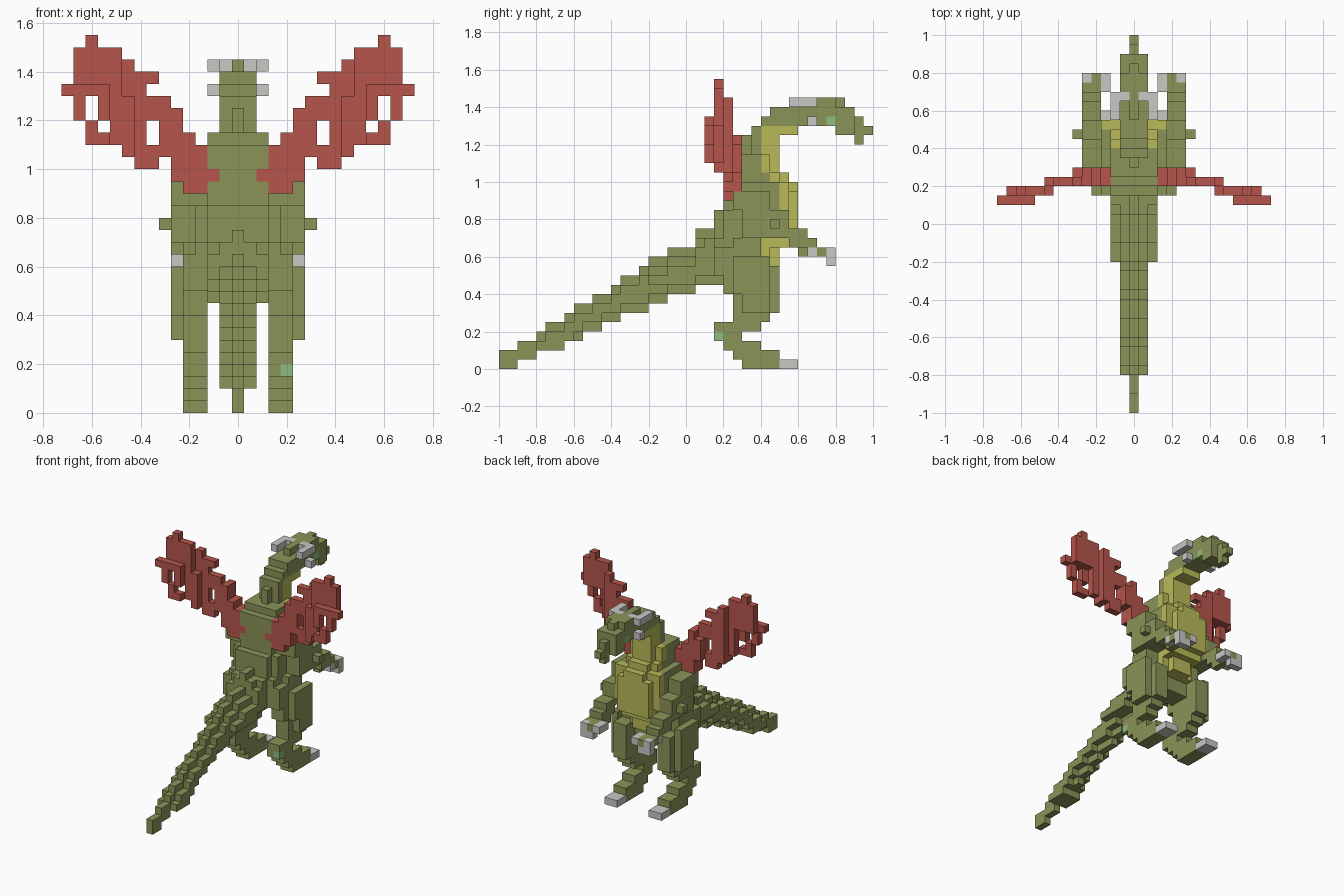
import bpy, bmesh

if "Cube" in bpy.data.objects:
    bpy.data.objects.remove(bpy.data.objects["Cube"])

S = 0.05  # edge of one cube; x cells are centred on 0, y and z cells start at 0


def material(name, rgb):
    m = bpy.data.materials.new(name)
    m.diffuse_color = (*rgb, 1)
    m.use_nodes = True
    m.node_tree.nodes["Principled BSDF"].inputs["Base Color"].default_value = m.diffuse_color
    return m


GREEN = material("olive green", (0.26, 0.295, 0.098))
YELLOW = material("belly yellow", (0.49, 0.49, 0.10))
RED = material("wing red", (0.465, 0.09, 0.07))
GREY = material("claw grey", (0.58, 0.58, 0.56))
PALE = material("pale green", (0.28, 0.50, 0.22))

cells = {}  # (i, j, k) -> (part name, material); later parts overwrite earlier


def box(part, mat, i0, i1, j0, j1, k0, k1, mirror=True):
    """Fill cubes: i0..i1 inclusive, j and k half open; mirrored in x."""
    for i in range(i0, i1 + 1):
        for j in range(j0, j1):
            for k in range(k0, k1):
                cells[i, j, k] = (part, mat)
                if mirror:
                    cells[-i, j, k] = (part, mat)


def boxes(part, mat, rows):
    for r in rows:
        box(part, mat, *r)


def slab(part, mat, half, j0, j1, k0, k1):
    """Layer of the trunk with its rear corners cut."""
    box(part, mat, 0, half, j0 + 1, j1, k0, k1)
    box(part, mat, 0, max(half - 1, 0), j0, j1, k0, k1)


# Tail: rising and thickening, plus-shaped in section
for j in range(-20, 4):
    bot = min(8, 2 + int(0.45 * (j + 16))) if j >= -16 else (j + 20) // 2
    if j >= 1:
        bot = 9
    top = 2 + int(0.63 * (j + 20)) - (j == 0)
    box("tail", GREEN, 0, 0, j, j + 1, bot, top)
    if j >= -16:
        box("tail", GREEN, 1, 1, j, j + 1, bot + (j > -13 and j < 1), top - 1)
    if j >= -4:
        box("tail", GREEN, 2, 2, j, j + 1, max(bot + 1, 9), top - 2)

# Torso and neck, bottom to top
for row in [(2, 4, 8, 9, 11), (3, 2, 8, 11, 14), (3, 3, 10, 14, 17),
            (3, 4, 10, 17, 20), (1, 6, 9, 23, 25)]:
    slab("torso", GREEN, *row)
boxes("neck", GREEN, [(0, 2, 4, 9, 20, 22), (0, 2, 5, 9, 22, 23),
                      (0, 1, 7, 9, 25, 26)])

# Yellow belly, chest and throat
boxes("belly", YELLOW, [
    (0, 1, 8, 10, 11, 13), (2, 2, 8, 9, 11, 13), (0, 2, 8, 11, 13, 14),
    (0, 2, 10, 12, 14, 19),
    (0, 3, 10, 11, 15, 20), (0, 1, 11, 12, 19, 20), (0, 2, 9, 10, 20, 21),
    (0, 1, 10, 11, 20, 21), (0, 2, 8, 9, 21, 23), (0, 1, 8, 10, 21, 25),
    (0, 1, 8, 12, 25, 26)])

# Head, hooked snout, crest
boxes("head", GREEN, [
    (0, 1, 8, 18, 26, 27), (0, 1, 9, 18, 27, 28), (0, 0, 11, 17, 28, 29),
    (0, 1, 14, 16, 28, 29), (0, 1, 16, 18, 25, 26), (0, 0, 18, 20, 25, 26),
    (0, 0, 18, 19, 24, 27)])
boxes("horn", GREY, [(1, 1, 13, 14, 28, 29), (2, 2, 11, 14, 28, 29),
                     (2, 2, 13, 14, 26, 27)])
box("eye", PALE, 1, 1, 15, 16, 26, 27)

# Legs: thigh, shin, heel, foot, claws
boxes("leg", GREEN, [
    (3, 4, 3, 8, 10, 13), (3, 4, 4, 8, 11, 12), (3, 4, 4, 10, 9, 11),
    (3, 4, 4, 10, 8, 9), (3, 4, 5, 10, 6, 8),
    (5, 5, 5, 9, 8, 12), (5, 5, 6, 9, 6, 8),
    (3, 4, 5, 9, 5, 6), (3, 4, 3, 8, 4, 5), (3, 4, 3, 6, 3, 4),
    (3, 4, 4, 8, 2, 3), (3, 4, 5, 10, 1, 2), (3, 4, 6, 10, 0, 1)])
boxes("foot_claw", GREY, [(3, 4, 10, 12, 0, 1)])
box("heel_spot", PALE, 4, 4, 3, 4, 3, 4, mirror=False)

# Arms: shoulder, elbow, forearm, hand claws
boxes("arm", GREEN, [
    (4, 5, 5, 9, 17, 19), (4, 5, 6, 11, 14, 17), (4, 4, 5, 8, 12, 14),
    (6, 6, 9, 10, 15, 16), (4, 5, 9, 13, 14, 15), (4, 5, 11, 14, 13, 14),
    (4, 4, 12, 16, 12, 13), (5, 5, 14, 15, 12, 13)])
boxes("hand_claw", GREY, [(5, 5, 13, 14, 12, 13), (3, 3, 14, 16, 12, 13),
                          (5, 5, 15, 16, 11, 13), (4, 4, 15, 16, 11, 12)])

# Wings: one column of cubes per step outward (column: bottom, top)
span = {2: (19, 20), 3: (18, 22), 4: (18, 23), 5: (19, 25), 6: (21, 26),
        7: (20, 28), 8: (20, 28), 9: (21, 29), 10: (22, 30), 11: (22, 30),
        12: (22, 31), 13: (24, 30), 14: (26, 27)}
holes = {(12, 24), (12, 25), (11, 23), (7, 22), (7, 23), (7, 26)}
for i, (k0, k1) in span.items():
    for k in range(k0, k1):
        if (i, k) in holes:
            continue
        if i <= 5:
            j0, j1 = 4, 6
        elif i <= 9:
            j0, j1 = 4, 5
        elif i == 14 or (i > 10 and k < 26):
            j0, j1 = 2, 3
        else:
            j0, j1 = 3, 4
        if i == 6 and k < 24:
            j1 = 6
        if i == 9 and k < 26:
            j0 = 3
        if i in (11, 12, 13) and k == 26:
            j0 = 2
        box("wing", RED, i, i, j0, j1, k, k + 1)

# Mesh each part from the cube faces that are exposed
CORNERS = ((-1, -1), (1, -1), (1, 1), (-1, 1))
parts = {}
for c, (part, mat) in cells.items():
    parts.setdefault(part, (mat, []))[1].append(c)

for part, (mat, members) in parts.items():
    bm = bmesh.new()
    for c in members:
        mid = (c[0], c[1] + 0.5, c[2] + 0.5)
        for axis in range(3):
            for sign in (-1, 1):
                n = list(c)
                n[axis] += sign
                if tuple(n) in cells:
                    continue
                verts = []
                for a, b in CORNERS[::sign]:
                    p = list(mid)
                    p[axis] += sign / 2
                    p[(axis + 1) % 3] += a / 2
                    p[(axis + 2) % 3] += b / 2
                    verts.append(bm.verts.new([v * S for v in p]))
                bm.faces.new(verts)
    bmesh.ops.remove_doubles(bm, verts=bm.verts, dist=0.001)
    me = bpy.data.meshes.new(part)
    bm.to_mesh(me)
    bm.free()
    me.materials.append(mat)
    bpy.context.collection.objects.link(bpy.data.objects.new(part, me))
